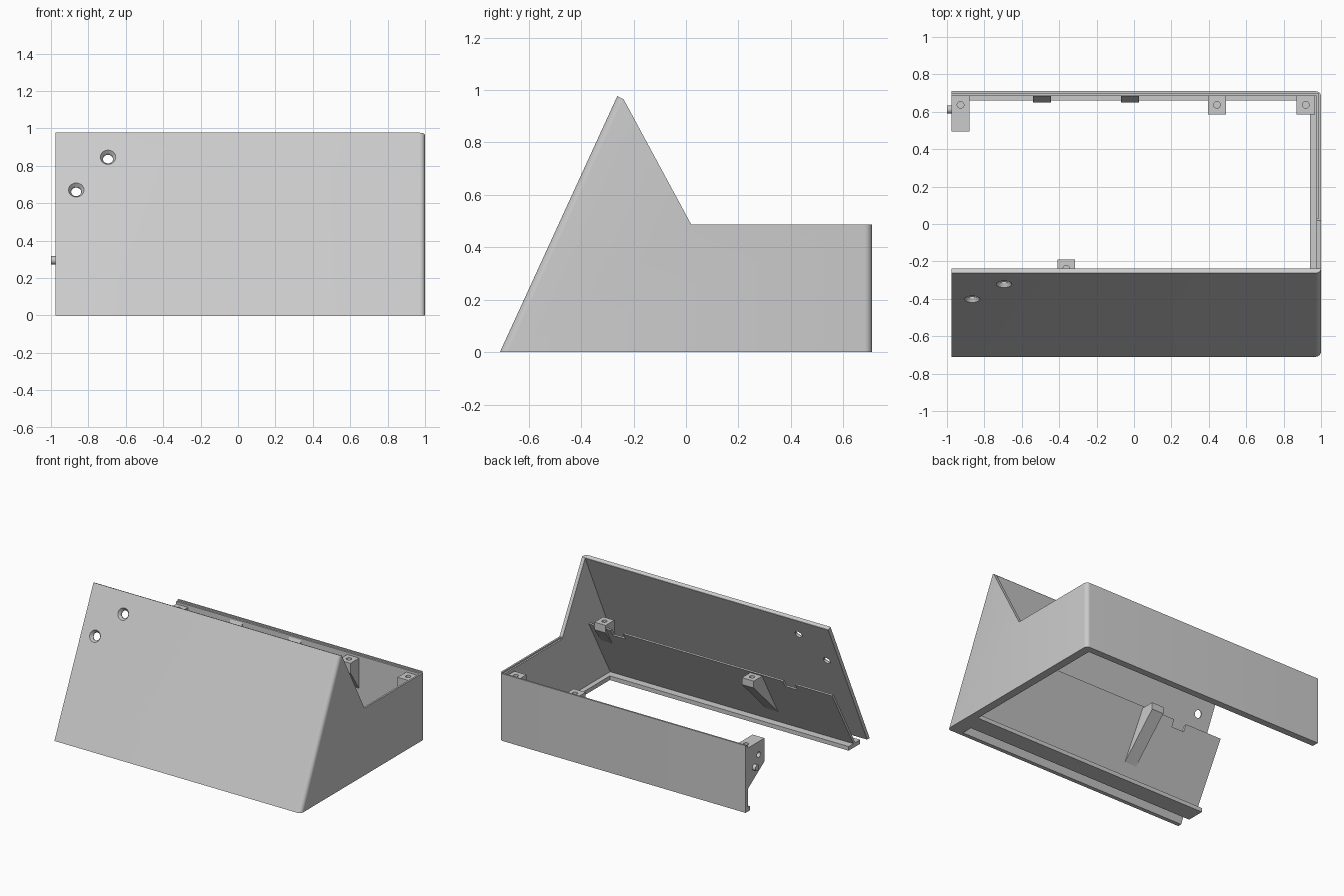
import bpy, bmesh, math
from mathutils import Vector, Matrix

cube = bpy.data.objects.get("Cube")
if cube:
    bpy.data.objects.remove(cube, do_unlink=True)

grey = bpy.data.materials.new("light grey plastic")
grey.use_nodes = True
COLOUR = (0.6, 0.6, 0.6, 1)
grey.diffuse_color = COLOUR
grey.node_tree.nodes["Principled BSDF"].inputs["Base Color"].default_value = COLOUR

LEFT_END, WALL_IN = -0.975, 0.975     # open end and inner face of the side wall
BACK_IN = 0.685                       # inner face of the back wall
BOSS_TOP = 0.46
SLOPE = 0.45 / 0.975                  # lean of the front panel


def finish(name, bm):
    bmesh.ops.recalc_face_normals(bm, faces=bm.faces)
    mesh = bpy.data.meshes.new(name)
    bm.to_mesh(mesh)
    bm.free()
    mesh.materials.append(grey)
    obj = bpy.data.objects.new(name, mesh)
    bpy.context.collection.objects.link(obj)
    return obj


def prism(name, profile, x0, x1, round_ends=0):
    """Extrude a (y, z) profile along x, optionally rounding its two upright edges at x1."""
    bm = bmesh.new()
    face = bm.faces.new([bm.verts.new((x0, y, z)) for y, z in profile])
    ext = bmesh.ops.extrude_face_region(bm, geom=[face])["geom"]
    bmesh.ops.translate(bm, vec=(x1 - x0, 0, 0),
                        verts=[v for v in ext if isinstance(v, bmesh.types.BMVert)])
    if round_ends:
        bm.edges.ensure_lookup_table()
        lo, hi = min(profile)[0], max(profile)[0]

        def is_corner(e):
            a, b = sorted((v.co for v in e.verts), key=lambda c: c.z)
            return (min(a.x, b.x) > x1 - 0.001 and a.z < 0.001 and b.z > 0.1
                    and (abs(a.y - lo) < 0.001 or abs(a.y - hi) < 0.001))
        bmesh.ops.bevel(bm, geom=[e for e in bm.edges if is_corner(e)],
                        offset=round_ends, segments=6, profile=0.5, affect='EDGES')
    return finish(name, bm)


def box(name, x0, x1, y0, y1, z0, z1):
    return prism(name, [(y0, z0), (y1, z0), (y1, z1), (y0, z1)], x0, x1)


def rod(name, centre, direction, length, r1, r2=None):
    bm = bmesh.new()
    turn = Vector(direction).to_track_quat('Z', 'Y').to_matrix().to_4x4()
    bmesh.ops.create_cone(bm, cap_ends=True, segments=32, radius1=r1,
                          radius2=r1 if r2 is None else r2, depth=length,
                          matrix=Matrix.Translation(centre) @ turn)
    return finish(name, bm)


def cut(obj, *cutters):
    """Subtract the cutters, bake the result and drop them."""
    for c in cutters:
        mod = obj.modifiers.new("cut", 'BOOLEAN')
        mod.operation, mod.solver, mod.object = 'DIFFERENCE', 'EXACT', c
    bpy.context.view_layer.update()
    deps = bpy.context.evaluated_depsgraph_get()
    mesh = bpy.data.meshes.new_from_object(obj.evaluated_get(deps))
    obj.modifiers.clear()
    obj.data = mesh
    for c in cutters:
        bpy.data.objects.remove(c, do_unlink=True)


def smooth(obj):
    bpy.ops.object.select_all(action='DESELECT')
    obj.select_set(True)
    bpy.context.view_layer.objects.active = obj
    bpy.ops.object.shade_smooth_by_angle(angle=math.radians(30))


def panel_inner(z):
    return -0.71 + SLOPE * z + 0.029


# Outer shell: leaning front panel, side wall and back wall
shell = prism("outer_shell", [(-0.71, 0), (-0.262, 0.977), (-0.238, 0.965), (0.02, 0.487),
                              (0.71, 0.487), (0.71, 0)], LEFT_END, 1.0, 0.028)
hollow = prism("hollow_cutter", [(panel_inner(-0.1), -0.1), (BACK_IN, -0.1),
                                 (BACK_IN, 1.3), (panel_inner(1.3), 1.3)], -1.3, WALL_IN)
rim_step = box("rim_cutter", -1.3, 0.987, 0.03, 0.698, 0.477, 0.7)
cutters = [hollow, rim_step]

# Countersunk button holes in the front panel
normal = Vector((0, -0.908, 0.419))
for x, z in ((-0.695, 0.845), (-0.865, 0.67)):
    spot = Vector((x, -0.71 + SLOPE * z, z))
    cutters.append(rod("hole_cutter", spot, normal, 0.2, 0.027))
    cutters.append(rod("countersink_cutter", spot, normal, 0.036, 0.028, 0.052))
cut(shell, *cutters)
smooth(shell)

# Bottom rim: ledges round the opening, with a slot behind the front panel
box("back_ledge", LEFT_END, WALL_IN, 0.66, BACK_IN + 0.005, 0, 0.03)
box("side_ledge", 0.94, WALL_IN + 0.005, -0.6, BACK_IN, 0, 0.03)
box("front_floor_strip", LEFT_END, WALL_IN, -0.6, -0.47, 0, 0.03)
box("slot_end_fill", 0.89, WALL_IN, -0.685, -0.59, 0, 0.03)

# Inner partition leaning behind the front panel, notched along its top
partition = prism("inner_partition", [(-0.55, 0.02), (-0.53, 0.02), (-0.28, 0.47), (-0.30, 0.47)],
                  LEFT_END, WALL_IN + 0.005)
cut(partition, *[box("notch_cutter", x, x + 0.1, -0.5, 0, 0.425, 0.6) for x in (-0.68, 0.7)])


def boss(name, profile, x0, x1, hole_y, top=BOSS_TOP):
    """Wedge shaped screw post with a blind hole in the top."""
    post = prism(name, profile, x0, x1)
    cut(post, rod("screw_cutter", ((x0 + x1) / 2, hole_y, top), (0, 0, 1), 0.14, 0.018))
    smooth(post)
    return post


# Screw posts
back_wedge = [(0.69, BOSS_TOP), (0.585, BOSS_TOP), (0.585, 0.39), (0.69, 0.23)]
for label, x0 in (("middle", 0.395), ("corner", 0.87)):
    boss(label + "_back_post", back_wedge, x0, x0 + 0.097, 0.637)
boss("partition_post", [(-0.29, BOSS_TOP), (-0.19, BOSS_TOP), (-0.19, 0.41), (-0.48, 0.12)],
     -0.41, -0.315, -0.24)
boss("side_front_post", [(-0.38, 0.495), (-0.28, 0.495), (-0.28, 0.44), (-0.38, 0.3)],
     0.84, 0.93, -0.33, 0.495)

# Open end bracket with screw hole, side hole and locating pin
bracket = boss("end_bracket", [(0.69, BOSS_TOP), (0.495, BOSS_TOP), (0.495, 0.29), (0.69, 0.16)],
               LEFT_END, -0.88, 0.637)
cut(bracket, rod("side_hole_cutter", (LEFT_END, 0.56, 0.365), (1, 0, 0), 0.12, 0.02))
smooth(bracket)
smooth(rod("locating_pin", (-0.98, 0.612, 0.295), (1, 0, 0), 0.04, 0.022))

# Snap ridges inside the back wall
for i, x in enumerate((-0.54, -0.07)):
    prism("snap_ridge_%d" % (i + 1), [(0.69, 0.475), (0.65, 0.39), (0.69, 0.37)], x, x + 0.097)
